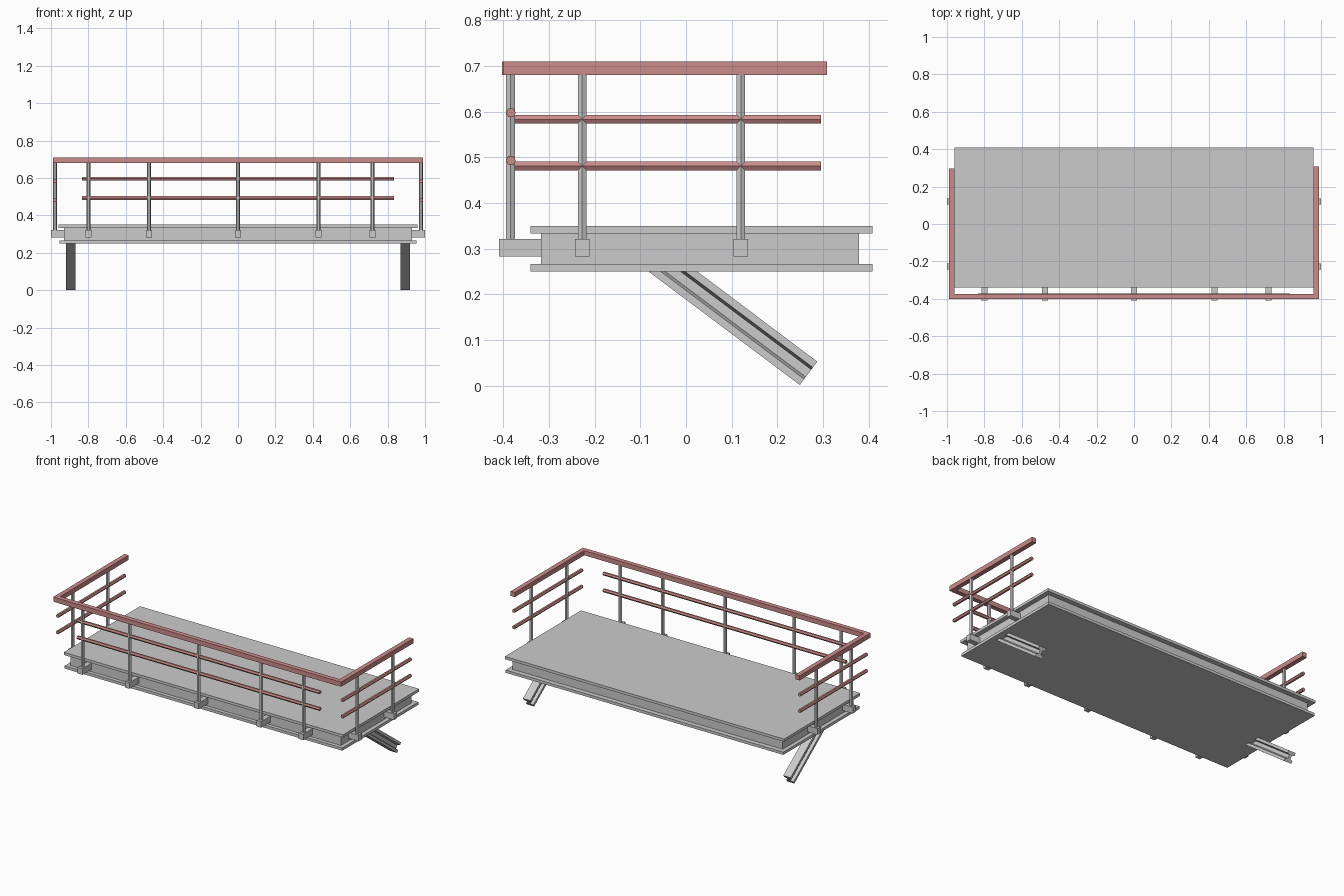
import bpy
from math import cos, sin, pi
from mathutils import Vector

if "Cube" in bpy.data.objects:
    bpy.data.objects.remove(bpy.data.objects["Cube"])

red = bpy.data.materials.new("rail_red")
red.diffuse_color = (0.6, 0.26, 0.26, 1)
red.use_nodes = True
red.node_tree.nodes["Principled BSDF"].inputs["Base Color"].default_value = red.diffuse_color


def mesh(name, verts, faces, mat=None):
    me = bpy.data.meshes.new(name)
    me.from_pydata([tuple(v) for v in verts], [], faces)
    ob = bpy.data.objects.new(name, me)
    bpy.context.collection.objects.link(ob)
    if mat:
        me.materials.append(mat)
    return ob


def extrude(name, ring, offset, mat=None):
    """Prism: closed ring of points swept along an offset."""
    ring = [Vector(p) for p in ring]
    n = len(ring)
    # wind the ring so that faces point outwards
    area = sum((ring[i].cross(ring[(i + 1) % n]) for i in range(n)), Vector())
    if area.dot(offset) > 0:
        ring.reverse()
    verts = ring + [p + offset for p in ring]
    faces = [tuple(range(n)), tuple(range(2 * n - 1, n - 1, -1))]
    faces += [((i + 1) % n, i, n + i, n + (i + 1) % n) for i in range(n)]
    return mesh(name, verts, faces, mat)


def box(name, x0, x1, y0, y1, z0, z1, mat=None):
    ring = [(x0, y0, z0), (x1, y0, z0), (x1, y1, z0), (x0, y1, z0)]
    return extrude(name, ring, Vector((0, 0, z1 - z0)), mat)


def bar(name, a, b, r, sides=6, mat=None):
    a, b = Vector(a), Vector(b)
    d = (b - a).normalized()
    u = d.cross(Vector((0, 0, 1)) if abs(d.z) < 0.9 else Vector((0, 1, 0))).normalized()
    v = d.cross(u)
    ring = [a + r * (cos(2 * pi * i / sides) * u + sin(2 * pi * i / sides) * v) for i in range(sides)]
    return extrude(name, ring, b - a, mat)


# deck: two plates around a recessed core
box("deck_top_plate", -0.96, 0.96, -0.34, 0.408, 0.333, 0.35)
box("deck_core", -0.93, 0.93, -0.317, 0.378, 0.266, 0.334)
box("deck_bottom_plate", -0.955, 0.955, -0.34, 0.408, 0.25, 0.267)

# slanted I-beam legs: (x, across) profile swept up into the deck
profile = [(-.025, -.032), (.025, -.032), (.025, -.016), (.008, -.010), (.008, .010), (.025, .016),
           (.025, .032), (-.025, .032), (-.025, .016), (-.008, .010), (-.008, -.010), (-.025, -.016)]
for side, s in (("left", -1), ("right", 1)):
    ring = [(s * 0.895 + x, 0.268 + 0.6 * w, 0.0275 + 0.8 * w) for x, w in profile]
    extrude(f"{side}_leg", ring, Vector((-0.8, 0.6, 0)).x * Vector((0, 0.417, -0.313)))

# front railing
for i, x in enumerate((-0.8, -0.475, 0, 0.43, 0.72)):
    box(f"front_bracket_{i}", x - 0.016, x + 0.016, -0.409, -0.31, 0.283, 0.321)
    bar(f"front_post_{i}", (x, -0.384, 0.3), (x, -0.384, 0.69), 0.011)
for i, z in enumerate((0.493, 0.597)):
    bar(f"front_mid_rail_{i}", (-0.835, -0.383, z), (0.835, -0.383, z), 0.011, mat=red)
box("front_top_rail", -0.965, 0.965, -0.402, -0.373, 0.68, 0.709, red)

# side railings
for side, s in (("left", -1), ("right", 1)):
    end = 0.298 if s < 0 else 0.308
    for i, y in enumerate((-0.227, 0.12)):
        a, b = sorted((s * 0.92, s * 1.0))
        box(f"{side}_bracket_{i}", a, b, y - 0.016, y + 0.016, 0.283, 0.321)
        bar(f"{side}_post_{i}", (s * 0.979, y, 0.3), (s * 0.979, y, 0.69), 0.011)
    for i, z in enumerate((0.481, 0.583)):
        bar(f"{side}_mid_rail_{i}", (s * 0.979, -0.375, z), (s * 0.979, end - 0.013, z), 0.011, mat=red)
    a, b = sorted((s * 0.961, s * 0.99))
    box(f"{side}_top_rail", a, b, -0.4, end, 0.68, 0.709, red)
